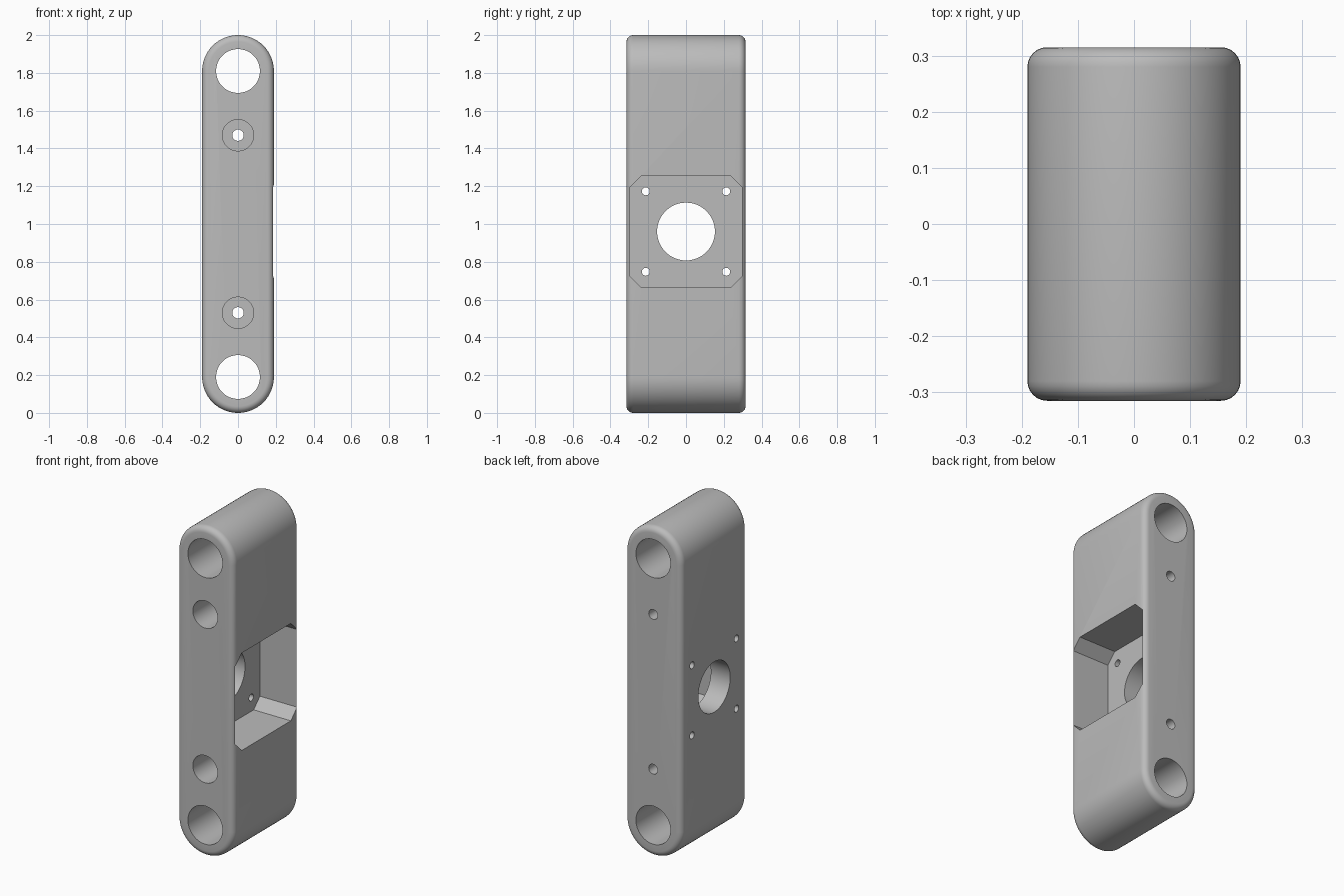
import bpy
import bmesh
from math import pi, cos, sin
from mathutils import Matrix, Vector

cube = bpy.data.objects.get("Cube")
if cube:
    bpy.data.objects.remove(cube, do_unlink=True)

HALF_W, HALF_D, ROUND = 0.19, 0.315, 0.035
MOTOR_Z = 0.96

grey = bpy.data.materials.new("plain grey")
grey.use_nodes = True
colour = (0.5, 0.5, 0.5, 1)
grey.diffuse_color = colour
grey.node_tree.nodes["Principled BSDF"].inputs["Base Color"].default_value = colour


def prism(name, outline, direction, bevel=0.0):
    """Extrude a closed 3D outline along a vector, optionally rounding both rims."""
    bm = bmesh.new()
    base = bm.faces.new([bm.verts.new(p) for p in outline])
    top = bmesh.ops.extrude_face_region(bm, geom=[base], use_keep_orig=True)
    verts = [g for g in top["geom"] if isinstance(g, bmesh.types.BMVert)]
    bmesh.ops.translate(bm, verts=verts, vec=Vector(direction))
    bmesh.ops.recalc_face_normals(bm, faces=bm.faces)
    if bevel:
        rims = {e for f in bm.faces if len(f.verts) > 4 for e in f.edges}
        bmesh.ops.bevel(bm, geom=list(rims), offset=bevel, segments=6,
                        profile=0.5, affect="EDGES")
    mesh = bpy.data.meshes.new(name)
    bm.to_mesh(mesh)
    bm.free()
    mesh.materials.append(grey)
    obj = bpy.data.objects.new(name, mesh)
    bpy.context.collection.objects.link(obj)
    return obj


def ring(centre, radius, axis, count=48):
    """Circle of points around the x or y axis."""
    turn = Matrix.Rotation(pi / 2, 3, "Z") if axis == "X" else Matrix.Identity(3)
    return [Vector(centre) + turn @ Vector((radius * cos(a), 0, radius * sin(a)))
            for a in (2 * pi * i / count for i in range(count))]


# Main body: an upright slot shape with rounded front and back rims
steps = 32
outline = []
for start, z in ((0, 2 - HALF_W), (pi, HALF_W)):
    for i in range(steps + 1):
        a = start + pi * i / steps
        outline.append((HALF_W * cos(a), -HALF_D, z + HALF_W * sin(a)))
body = prism("arm_body", outline, (0, 2 * HALF_D, 0), ROUND)


def cut(outline, direction):
    cutter = prism("cutter", outline, direction)
    cutter.hide_render = True
    mod = body.modifiers.new("cut", "BOOLEAN")
    mod.operation, mod.solver, mod.object = "DIFFERENCE", "EXACT", cutter
    bpy.context.view_layer.objects.active = body
    bpy.ops.object.modifier_apply(modifier=mod.name)
    bpy.data.objects.remove(cutter, do_unlink=True)


# Motor pocket with chamfered corners, open on the left side
h, c = 0.296, 0.06
corners = []
for sy, sz in ((1, 1), (-1, 1), (-1, -1), (1, -1)):
    pair = [(sy * h, sz * (h - c)), (sy * (h - c), sz * h)]
    corners += pair if sy == sz else pair[::-1]
cut([(-0.06, y, MOTOR_Z + z) for y, z in corners], (0.5, 0, 0))

# Shaft opening and motor screw holes through the remaining wall
cut(ring((-0.4, 0, MOTOR_Z), 0.153, "X", 64), (0.5, 0, 0))
for y in (-0.213, 0.213):
    for z in (-0.213, 0.213):
        cut(ring((-0.4, y, MOTOR_Z + z), 0.021, "X", 24), (0.5, 0, 0))

# Large end bores, and bolt holes with deep counterbores from the front
for side in (-1, 1):
    cut(ring((0, -0.5, 1 + side * 0.81), 0.116, "Y", 64), (0, 1, 0))
    z = 1 + side * 0.47
    cut(ring((0, -0.5, z), 0.083, "Y"), (0, 0.62, 0))
    cut(ring((0, -0.5, z), 0.03, "Y", 32), (0, 1, 0))

# Smooth the curved surfaces and keep the cut edges crisp
bpy.ops.object.select_all(action="DESELECT")
body.select_set(True)
bpy.context.view_layer.objects.active = body
bpy.ops.object.shade_smooth_by_angle(angle=pi / 6)
